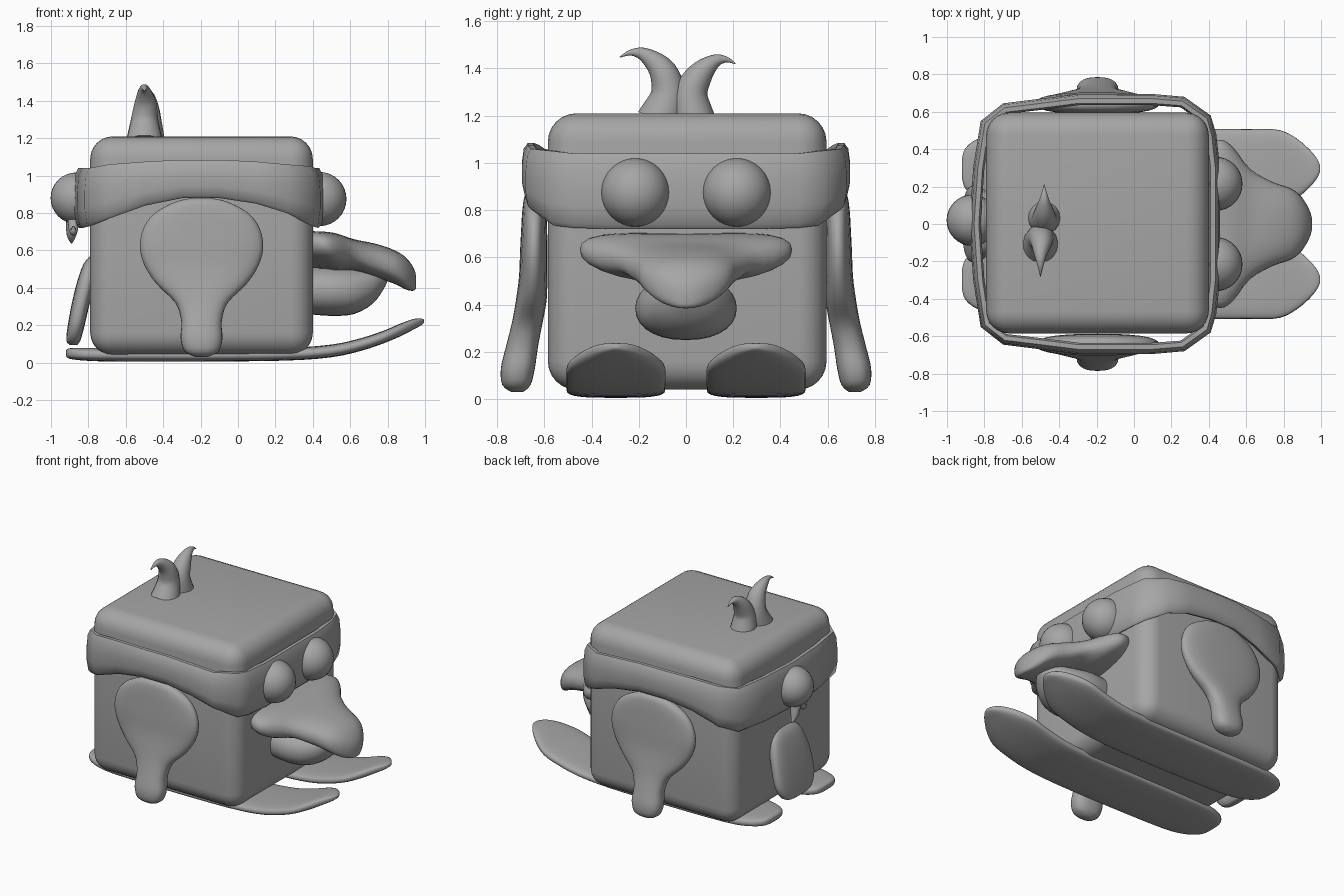
import bpy, bmesh, math
from mathutils import Vector

if "Cube" in bpy.data.objects:
    bpy.data.objects.remove(bpy.data.objects["Cube"])

grey = bpy.data.materials.new("plain grey")
grey.diffuse_color = (0.38, 0.38, 0.38, 1)
grey.use_nodes = True
grey.node_tree.nodes["Principled BSDF"].inputs["Base Color"].default_value = grey.diffuse_color


def finish(ob, angle=40):
    ob.data.materials.append(grey)
    bpy.ops.object.select_all(action='DESELECT')
    ob.select_set(True)
    bpy.context.view_layer.objects.active = ob
    bpy.ops.object.shade_smooth_by_angle(angle=math.radians(angle))
    return ob


def mesh_object(name, bm, angle=40):
    bmesh.ops.recalc_face_normals(bm, faces=bm.faces)
    me = bpy.data.meshes.new(name)
    bm.to_mesh(me)
    bm.free()
    ob = bpy.data.objects.new(name, me)
    bpy.context.collection.objects.link(ob)
    return finish(ob, angle)


def bridge(bm, a, b):
    n = len(a)
    for i in range(n):
        bm.faces.new((a[i], a[(i + 1) % n], b[(i + 1) % n], b[i]))


def smooth_rows(rows, steps):
    """Catmull-Rom interpolation between sections."""
    out = []
    for i in range(len(rows) - 1):
        p0, p1 = rows[max(i - 1, 0)], rows[i]
        p2, p3 = rows[i + 1], rows[min(i + 2, len(rows) - 1)]
        for s in range(steps):
            t = s / steps
            out.append([0.5 * (2 * b + (c - a) * t + (2 * a - 5 * b + 4 * c - d) * t * t
                        + (3 * b - a - 3 * c + d) * t ** 3)
                        for a, b, c, d in zip(p0, p1, p2, p3)])
    return out + [rows[-1]]


def loft(name, rows, axes, power=2.0, lift=None, steps=3, n=28):
    """Rows are (along, centre1, half1, centre2, half2); axes says which axis each is."""
    bm = bmesh.new()
    rings = []
    for t, c1, h1, c2, h2 in smooth_rows(rows, steps):
        ring = []
        for k in range(n):
            a = 2 * math.pi * k / n
            u, v = [math.copysign(abs(f) ** (2 / power), f) for f in (math.cos(a), math.sin(a))]
            co = dict(zip(axes, (t, c1 + u * h1, c2 + v * h2)))
            if lift:
                co['z'] += lift(t, u)
            ring.append(bm.verts.new((co['x'], co['y'], co['z'])))
        rings.append(ring)
    for a, b in zip(rings, rings[1:]):
        bridge(bm, a, b)
    bm.faces.new(rings[0])
    bm.faces.new(rings[-1])
    return mesh_object(name, bm, 60)


def ball(name, loc, r):
    bpy.ops.mesh.primitive_uv_sphere_add(segments=32, ring_count=16, radius=r, location=loc)
    bpy.context.object.name = name
    finish(bpy.context.object)


def horn(name, rows, n=16):
    """Tapered curl from (x, y, z, radius) points, bending in the yz plane."""
    pts = smooth_rows(rows, 4)
    bm = bmesh.new()
    rings = []
    for i, p in enumerate(pts):
        d = Vector(pts[min(i + 1, len(pts) - 1)][:3]) - Vector(pts[max(i - 1, 0)][:3])
        side = Vector((1, 0, 0))
        up = d.cross(side).normalized()
        rings.append([bm.verts.new(Vector(p[:3]) + p[3] * (
            side * math.cos(2 * math.pi * k / n) + up * math.sin(2 * math.pi * k / n)))
            for k in range(n)])
    for a, b in zip(rings, rings[1:]):
        bridge(bm, a, b)
    bm.faces.new(rings[0])
    bm.faces.new(rings[-1])
    mesh_object(name, bm, 60)


# Rounded box body
bm = bmesh.new()
bmesh.ops.create_cube(bm, size=1)
for v in bm.verts:
    v.co = Vector((v.co.x * 1.19 - 0.195, v.co.y * 1.18 + 0.005, v.co.z * 1.17 + 0.625))
bmesh.ops.bevel(bm, geom=bm.edges[:], offset=0.12, segments=6, profile=0.5, affect='EDGES')
mesh_object("body", bm)

# Headband: plan points (x, y, bottom, top) for one half, mirrored
half = [(.46, 0, .72, 1.04), (.46, .30, .72, 1.04), (.44, .48, .725, 1.04), (.41, .58, .735, 1.05),
        (.27, .68, .80, 1.06), (.10, .695, .85, 1.075), (-.10, .695, .88, 1.085),
        (-.30, .695, .88, 1.085), (-.50, .67, .84, 1.075), (-.70, .645, .77, 1.06),
        (-.82, .55, .73, 1.04), (-.86, .30, .72, 1.04), (-.88, 0, .72, 1.04)]
plan = half + [(x, -y, b, t) for x, y, b, t in half[-2:0:-1]]
section = [(.03, 0), (.012, .06), (0, .3), (0, .6), (.008, .88), (.025, 1),
           (.05, 1), (.06, .9), (.05, .5), (.055, .05)]
bm = bmesh.new()
rings = []
for i, (x, y, b, t) in enumerate(plan):
    p, q = plan[i - 1], plan[(i + 1) % len(plan)]
    nrm = Vector((q[1] - p[1], p[0] - q[0], 0)).normalized()
    rings.append([bm.verts.new(Vector((x, y, b + (t - b) * f)) - nrm * d) for d, f in section])
for i, r in enumerate(rings):
    bridge(bm, r, rings[(i + 1) % len(rings)])
mesh_object("headband", bm, 50)

# Band knot with two loose ends
ball("knot", (-.865, .02, .88), .137)
horn("knot_end_long", [(-.88, .01, .80, .035), (-.885, .02, .74, .034),
                       (-.89, .04, .68, .025), (-.89, .07, .64, .004)])
horn("knot_end_short", [(-.88, 0, .79, .03), (-.88, -.04, .74, .028),
                        (-.88, -.08, .70, .02), (-.88, -.10, .73, .004)])

# Eyes
for side, s in (("left", 1), ("right", -1)):
    ball("eye_" + side, (.435, .215 * s, .875), .145)

# Beak
loft("upper_beak", [(.37, 0, .41, .60, .10), (.46, 0, .45, .60, .10), (.53, 0, .41, .59, .10),
                    (.62, 0, .295, .575, .085), (.74, 0, .225, .545, .09), (.84, 0, .19, .51, .09),
                    (.90, 0, .14, .475, .085), (.94, 0, .07, .445, .06), (.953, 0, .02, .43, .03)],
     "xyz", 2.5, lambda x, u: .04 * u * u * max(0, 1 - (x - .4) / .3))
loft("lower_beak", [(.37, 0, .20, .39, .13), (.50, 0, .215, .385, .135), (.62, 0, .19, .385, .125),
                    (.72, 0, .13, .41, .095), (.78, 0, .06, .445, .05), (.80, 0, .02, .46, .02)],
     "xyz", 2.2)

# Wings and feet, one per side
for side, s in (("left", 1), ("right", -1)):
    loft("wing_" + side,
         [(z, -.195, hx, s * y, hy) for z, hx, y, hy in (
             (.03, .03, .715, .025), (.06, .09, .718, .06), (.13, .112, .712, .072),
             (.22, .108, .695, .068), (.32, .14, .673, .065), (.42, .24, .655, .065),
             (.52, .305, .647, .06), (.62, .33, .645, .058), (.72, .31, .643, .055),
             (.80, .25, .643, .05), (.86, .14, .645, .038), (.88, .05, .645, .015))],
         "zxy", 2.5)
    loft("foot_" + side,
         [(x, .297 * s, hy, z, hz) for x, hy, z, hz in (
             (-.92, .05, .05, .015), (-.90, .11, .049, .028), (-.82, .165, .045, .034),
             (-.65, .20, .042, .036), (-.2, .208, .04, .034), (.25, .21, .045, .034),
             (.50, .21, .063, .034), (.66, .21, .098, .034), (.78, .205, .138, .034),
             (.87, .16, .176, .034), (.94, .10, .206, .028), (.98, .05, .218, .018),
             (.995, .015, .222, .008))],
         "xyz", 3.2)

# Flat tail hanging from the back
loft("tail", [(.095, 0, .08, -.88, .02), (.12, 0, .15, -.88, .038), (.20, 0, .20, -.865, .045),
              (.32, 0, .20, -.84, .048), (.44, 0, .18, -.81, .048), (.53, 0, .14, -.785, .04),
              (.57, 0, .07, -.77, .02)], "zyx", 3)

# Curled head tufts
horn("tuft_tall", [(-.50, -.11, 1.18, .10), (-.50, -.075, 1.29, .075), (-.495, -.10, 1.39, .058),
                   (-.50, -.17, 1.455, .032), (-.50, -.23, 1.468, .014), (-.50, -.28, 1.448, .002)])
horn("tuft_short", [(-.48, .035, 1.18, .09), (-.48, .02, 1.29, .072), (-.48, .06, 1.375, .055),
                    (-.48, .12, 1.43, .03), (-.48, .17, 1.438, .013), (-.48, .21, 1.42, .002)])
